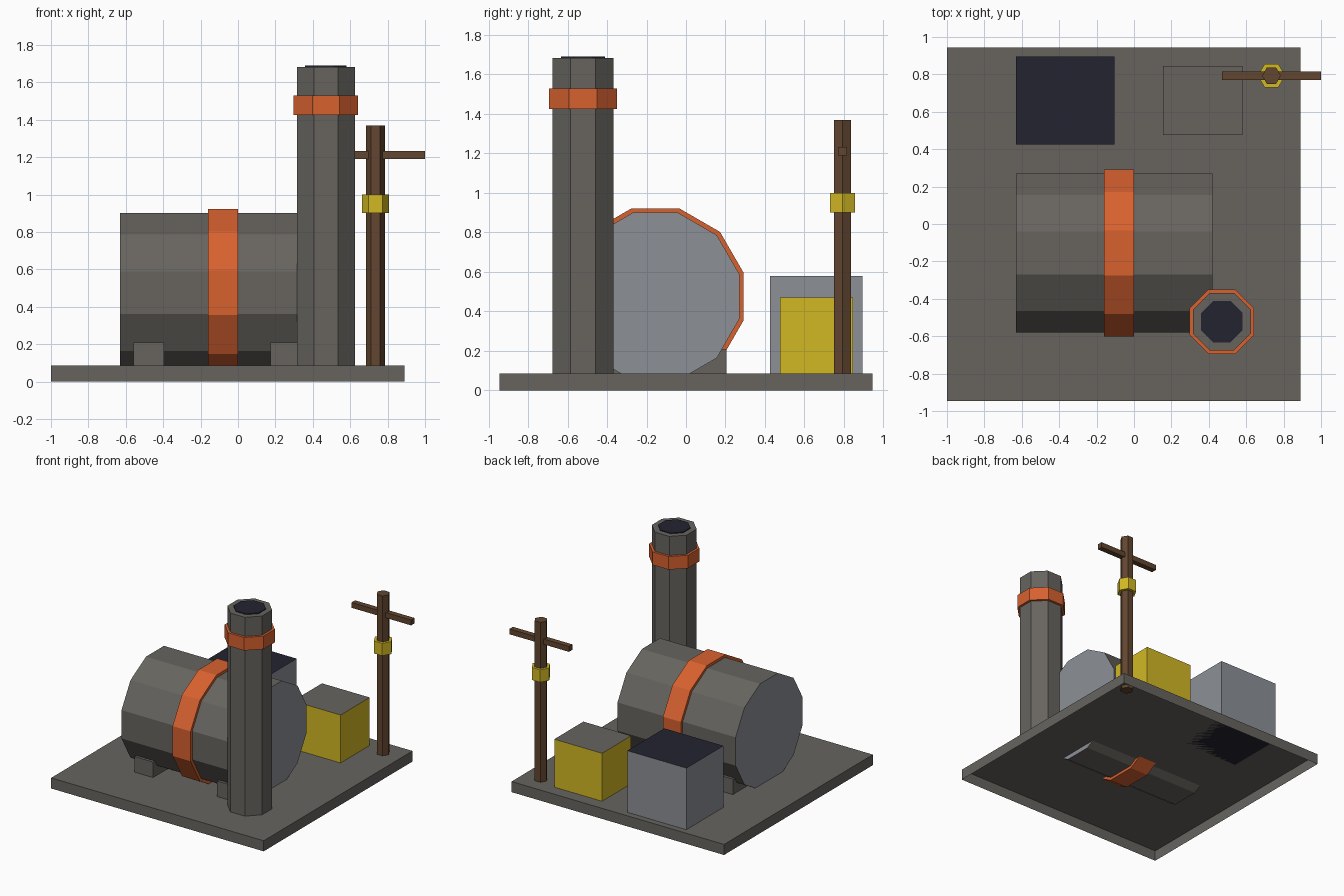
import bpy
import bmesh
import math
from mathutils import Matrix, Vector

cube = bpy.data.objects.get("Cube")
if cube:
    bpy.data.objects.remove(cube, do_unlink=True)


def material(name, *srgb):
    """Flat material from 0-255 display values."""
    lin = [((c / 255 + 0.055) / 1.055) ** 2.4 for c in srgb] + [1.0]
    mat = bpy.data.materials.new(name)
    mat.use_nodes = True
    mat.diffuse_color = lin
    bsdf = next(n for n in mat.node_tree.nodes if n.type == "BSDF_PRINCIPLED")
    bsdf.inputs["Base Color"].default_value = lin
    bsdf.inputs["Roughness"].default_value = 0.9
    return mat


STONE = material("warm grey", 103, 100, 95)
STEEL = material("light grey", 140, 144, 150)
ORANGE = material("rust orange", 215, 97, 47)
YELLOW = material("mustard yellow", 210, 184, 36)
NAVY = material("dark navy", 36, 36, 48)
WOOD = material("brown wood", 98, 70, 48)


def finish(name, bm, side_mat, end_mat=None, axis="Z", open_bottom=False):
    """Make the object; faces along the axis take the end material."""
    bmesh.ops.recalc_face_normals(bm, faces=bm.faces)
    direction = Vector((axis == "X", 0, axis == "Z"))
    for face in bm.faces:
        face.material_index = int(bool(end_mat) and abs(face.normal.dot(direction)) > 0.9)
    if open_bottom:
        bottom = [f for f in bm.faces if f.normal.z < -0.9]
        bmesh.ops.delete(bm, geom=bottom, context="FACES")
    mesh = bpy.data.meshes.new(name)
    bm.to_mesh(mesh)
    bm.free()
    for mat in (side_mat, end_mat):
        if mat:
            mesh.materials.append(mat)
    obj = bpy.data.objects.new(name, mesh)
    bpy.context.collection.objects.link(obj)
    return obj


def box(name, x, y, z, side_mat, end_mat=None, **options):
    """Box from its low and high limits on each axis."""
    bm = bmesh.new()
    bmesh.ops.create_cube(bm, size=1)
    spans = (x, y, z)
    bmesh.ops.scale(bm, vec=[b - a for a, b in spans], verts=bm.verts)
    bmesh.ops.translate(bm, vec=[(a + b) / 2 for a, b in spans], verts=bm.verts)
    return finish(name, bm, side_mat, end_mat, **options)


def prism(name, sides, radius, turn, centre, low, high, side_mat, end_mat=None, axis="Z"):
    """Regular prism; centre is (x, y) for axis Z and (y, z) for axis X."""
    bm = bmesh.new()
    ring = []
    for i in range(sides):
        angle = math.tau * (i + turn) / sides
        u = centre[0] + radius * math.cos(angle)
        v = centre[1] + radius * math.sin(angle)
        ring.append(bm.verts.new((u, v, low) if axis == "Z" else (low, u, v)))
    face = bm.faces.new(ring)
    top = bmesh.ops.extrude_face_region(bm, geom=[face], use_keep_orig=True)["geom"]
    shift = Vector((0, 0, high - low)) if axis == "Z" else Vector((high - low, 0, 0))
    bmesh.ops.translate(bm, vec=shift, verts=[g for g in top if isinstance(g, bmesh.types.BMVert)])
    return finish(name, bm, side_mat, end_mat, axis)


GROUND = 0.085

# Hollow base slab
box("base_slab", (-1, 0.89), (-0.945, 0.945), (0, GROUND), STONE, open_bottom=True)

# Lying tank with its band and two saddles
TANK = (-0.155, 0.475)
prism("tank", 12, 0.44, 0.5, TANK, -0.63, 0.42, STONE, STEEL, axis="X")
prism("tank_band", 12, 0.463, 0.5, TANK, -0.16, 0, ORANGE, axis="X")
for side, x in (("right", -0.56), ("left", 0.175)):
    box(side + "_tank_saddle", (x, x + 0.165), (-0.515, 0.205), (GROUND, 0.21), STONE)

# Chimney with collar and dark opening
CHIMNEY = (0.47, -0.522)
prism("chimney", 8, 0.167, 0.5, CHIMNEY, GROUND, 1.683, STONE)
prism("chimney_collar", 8, 0.187, 0.5, CHIMNEY, 1.425, 1.53, ORANGE)
prism("chimney_opening", 8, 0.12, 0.5, CHIMNEY, 1.682, 1.69, NAVY)

# Storage boxes with coloured lids
box("large_crate", (-0.63, -0.105), (0.425, 0.895), (GROUND, 0.58), STEEL, NAVY)
box("small_crate", (0.155, 0.58), (0.475, 0.845), (GROUND, 0.47), YELLOW, STONE)

# Utility pole with crossbar and marker ring
POLE = (0.735, 0.793)
prism("pole", 6, 0.05, 0, POLE, 0.06, 1.37, WOOD)
prism("pole_marker", 6, 0.073, 0, POLE, 0.9, 1.0, YELLOW)
box("pole_crossbar", (0.47, 1.0), (0.771, 0.815), (1.19, 1.233), WOOD)
